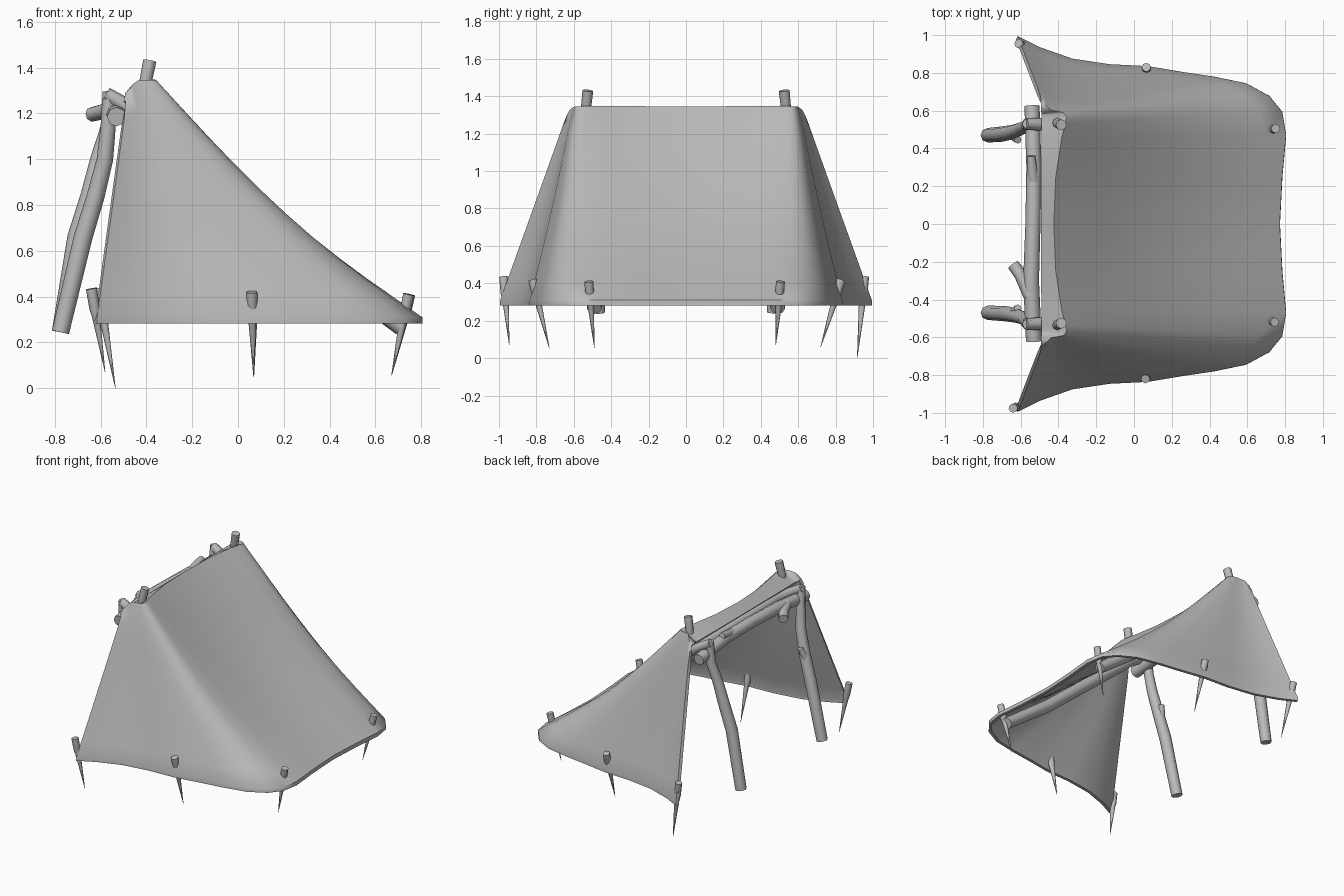
import bpy, bmesh, math
from mathutils import Vector

if "Cube" in bpy.data.objects:
    bpy.data.objects.remove(bpy.data.objects["Cube"])

grey = bpy.data.materials.new("plain grey")
grey.diffuse_color = (0.5, 0.5, 0.5, 1)
grey.use_nodes = True
grey.node_tree.nodes["Principled BSDF"].inputs["Base Color"].default_value = grey.diffuse_color


def finish(name, bm, angle=60):
    bmesh.ops.recalc_face_normals(bm, faces=bm.faces)
    me = bpy.data.meshes.new(name)
    bm.to_mesh(me)
    bm.free()
    me.materials.append(grey)
    me.shade_smooth()
    me.set_sharp_from_angle(angle=math.radians(angle))
    ob = bpy.data.objects.new(name, me)
    bpy.context.collection.objects.link(ob)
    return ob


def tube(name, pts, radii, sides=8):
    """Tapered, bent pole through the points, capped at both ends."""
    bm = bmesh.new()
    pts = [Vector(p) for p in pts]
    ref = Vector((1, 0, 0)) if abs((pts[-1] - pts[0]).normalized().x) < 0.6 else Vector((0, 1, 0))
    rings = []
    for i, (p, r) in enumerate(zip(pts, radii)):
        d = (pts[min(i + 1, len(pts) - 1)] - pts[max(i - 1, 0)]).normalized()
        u = d.cross(ref).normalized()
        v = d.cross(u)
        rings.append([bm.verts.new(p + r * (u * math.cos(a) + v * math.sin(a)))
                      for a in (2 * math.pi * k / sides for k in range(sides))])
    for a, b in zip(rings, rings[1:]):
        for k in range(sides):
            n = (k + 1) % sides
            bm.faces.new((a[k], a[n], b[n], b[k]))
    bm.faces.new(rings[0])
    bm.faces.new(rings[-1])
    return finish(name, bm)


# Canvas sheet: lofted from a small U at the ridge to a wide U at the hem
hem = [(-.62, -.985), (-.50, -.925), (-.33, -.865), (-.13, -.835), (.07, -.825),
       (.25, -.795), (.42, -.77), (.59, -.735), (.71, -.67), (.775, -.59),
       (.795, -.47), (.775, -.25), (.762, 0)]
ridge = [(-.49, -.645, 1.25), (-.475, -.63, 1.29), (-.455, -.615, 1.32),
         (-.435, -.60, 1.332), (-.41, -.595, 1.335), (-.39, -.59, 1.335),
         (-.375, -.585, 1.335), (-.365, -.575, 1.335), (-.36, -.56, 1.335),
         (-.365, -.535, 1.338), (-.385, -.45, 1.338), (-.415, -.25, 1.336),
         (-.425, 0, 1.333)]
hem += [(x, -y) for x, y in hem[-2::-1]]
ridge += [(x, -y, z) for x, y, z in ridge[-2::-1]]
ROWS = 10
bm = bmesh.new()
cols = []
for i, (h, r) in enumerate(zip(hem, ridge)):
    k = min(i, len(hem) - 1 - i)
    slope = min(1, max(0, (k - 4) / 5))
    mid = max(0, (k - 9) / 3)
    top, low = Vector(r), Vector((*h, .305))
    # front lip folded down over the ridge
    col = [bm.verts.new((min(-.485, top.x - .005), top.y, min(1.28, top.z - .004)))]
    for j in range(ROWS + 1):
        t = j / ROWS
        p = top.lerp(low, t)
        sag = math.sin(math.pi * t)
        p.z -= (.07 + .012 * mid) * sag * slope
        p.y *= 1 - .012 * sag * (1 - slope) * min(1, k / 2)
        col.append(bm.verts.new(p))
    # short upright hem
    col.append(bm.verts.new((low.x, low.y, .282)))
    cols.append(col)
for a, b in zip(cols, cols[1:]):
    for j in range(ROWS + 2):
        bm.faces.new((a[j], a[j + 1], b[j + 1], b[j]))
sheet = finish("canvas_sheet", bm, 50)
sol = sheet.modifiers.new("thickness", "SOLIDIFY")
sol.thickness = .022
sol.offset = 0
split = sheet.modifiers.new("crisp_rim", "EDGE_SPLIT")
split.split_angle = math.radians(50)

# Ground pegs: round head above the hem, long spike below
pegs = [((-.64, -.975, .435), (-.58, -.945, .07)), ((-.61, .955, .435), (-.535, .915, .0)),
        ((.06, -.82, .42), (.068, -.73, .05)), ((.065, .83, .42), (.07, .72, .06)),
        ((.745, -.52, .41), (.67, -.49, .055)), ((.75, .505, .41), (.675, .48, .07))]
for n, (a, b) in enumerate(pegs):
    a, b = Vector(a), Vector(b)
    tube(f"ground_peg_{n + 1}", [a, a.lerp(b, .25), a.lerp(b, .32), b],
         [.024, .023, .018, .001])

for s, side in ((-1, "front"), (1, "back")):
    # Peg sticking up through each ridge corner
    tube(f"{side}_ridge_peg", [(-.385, s * .525, 1.43), (-.405, s * .535, 1.33),
                               (-.43, s * .54, 1.2)], [.029, .027, .004])
    # Rafter under the slope
    tube(f"{side}_rafter", [(-.575, s * .53, 1.285), (-.40, s * .525, 1.18),
                            (0, s * .51, .84), (.35, s * .50, .54), (.715, s * .49, .268)],
         [.03, .038, .042, .043, .04])
    # Bent leg holding up the cross beam
    kx = .014 * s
    tube(f"{side}_leg", [(-.775, s * .47, .245), (-.69 - kx, s * .475, .66),
                         (-.635 - kx, s * .485, .84), (-.595 - kx, s * .50, 1.0),
                         (-.567, s * .52, 1.14), (-.565, s * .53, 1.295)],
         [.038, .041, .039, .036, .033, .026])
    # Cut-off twig on the leg
    tube(f"{side}_leg_twig", [(-.65, s * .485, .77), (-.63, s * .46, .84),
                              (-.615, s * .445, .885)], [.026, .023, .02])

# Cross beam with two twig stubs
tube("cross_beam", [(-.53, -.62, 1.185), (-.545, -.30, 1.225), (-.535, 0, 1.23),
                    (-.53, .30, 1.225), (-.54, .625, 1.19)], [.042, .042, .04, .04, .04])
tube("beam_twig_front", [(-.55, -.38, 1.22), (-.60, -.27, 1.205), (-.64, -.215, 1.195)],
     [.036, .034, .032])
tube("beam_twig_back", [(-.53, .22, 1.235), (-.54, .30, 1.255), (-.545, .36, 1.265)],
     [.03, .026, .022])
